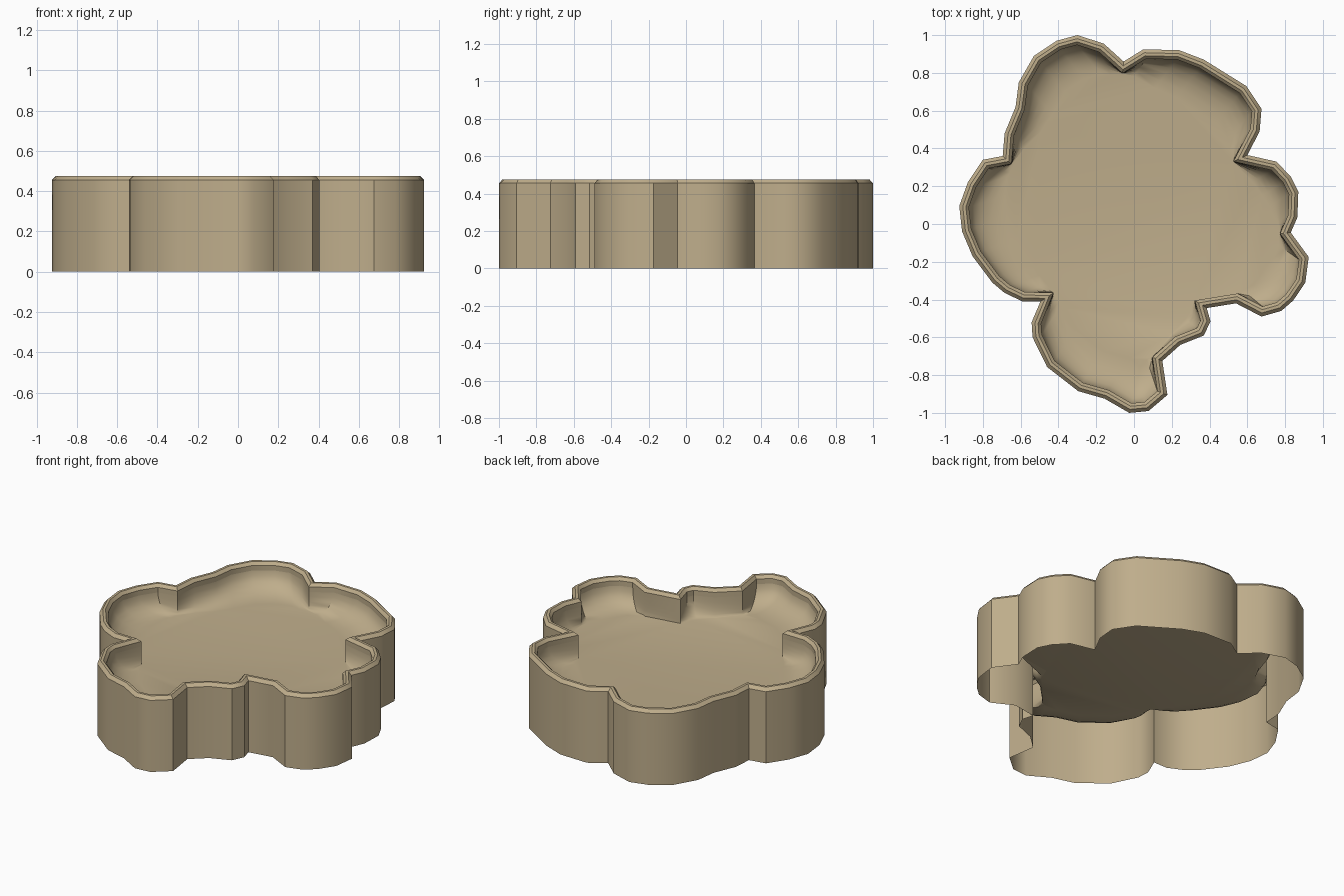
import bpy, bmesh, math
from mathutils import Vector

if "Cube" in bpy.data.objects:
    bpy.data.objects.remove(bpy.data.objects["Cube"])

# Lobed outline, clockwise from the back-left lobe
OUTLINE = [Vector(p) for p in (
    (-.30, 1.0), (-.16, .955), (-.055, .86), (.05, .925), (.24, .92), (.37, .87),
    (.595, .73), (.675, .61), (.665, .49), (.60, .365), (.755, .33), (.83, .25),
    (.87, .17), (.865, .035), (.83, -.045), (.925, -.175), (.907, -.31),
    (.843, -.405), (.78, -.46), (.675, -.49), (.54, -.42), (.385, -.445),
    (.405, -.515), (.37, -.59), (.245, -.64), (.15, -.725), (.177, -.905),
    (.077, -.99), (-.025, -1.0), (-.155, -.925), (-.295, -.885), (-.46, -.757),
    (-.537, -.60), (-.542, -.52), (-.495, -.41), (-.59, -.41), (-.685, -.365),
    (-.75, -.31), (-.855, -.17), (-.91, -.04), (-.925, .095), (-.88, .22),
    (-.80, .34), (-.695, .36), (-.685, .48), (-.627, .62), (-.61, .75),
    (-.53, .89), (-.41, .97))]
N = len(OUTLINE)
HEIGHT, FLOOR_Z, REACH = .475, .305, .2

tan = bpy.data.materials.new("warm_tan")
tan.diffuse_color = (.52, .42, .26, 1)
tan.use_nodes = True
tan.node_tree.nodes["Principled BSDF"].inputs["Base Color"].default_value = tan.diffuse_color


def edge_dirs(i):
    a, b, c = OUTLINE[i - 1], OUTLINE[i], OUTLINE[(i + 1) % N]
    return (b - a).normalized(), (c - b).normalized()


def inset(d):
    """Outline moved inwards by d with mitred corners."""
    out = []
    for i, p in enumerate(OUTLINE):
        e, f = edge_dirs(i)
        n1, n2 = Vector((e.y, -e.x)), Vector((f.y, -f.x))
        m = (n1 + n2).normalized()
        out.append(p + m * d / max(m.dot(n1), .6))
    return out


def is_notch(i):
    e, f = edge_dirs(i)
    return math.atan2(e.x * f.y - e.y * f.x, e.dot(f)) > .6


def floor_loop(rim):
    """Pull each lobe towards the chord between its two notches."""
    notches = [i for i in range(N) if is_notch(i)]
    loop = list(rim)
    for k, a in enumerate(notches):
        b = notches[(k + 1) % len(notches)]
        chord = rim[b] - rim[a]
        i = (a + 1) % N
        while i != b:
            t = (rim[i] - rim[a]).dot(chord) / chord.length_squared
            pull = rim[a] + chord * min(.92, max(.08, t)) - rim[i]
            loop[i] = rim[i] + pull * min(.8, REACH / max(pull.length, 1e-6))
            i = (i + 1) % N
    return loop


def build(name, rings, cap=False):
    """Skin a list of (loop, z) rings, optionally closing the last one."""
    bm = bmesh.new()
    vs = [[bm.verts.new((p.x, p.y, z)) for p in loop] for loop, z in rings]
    for a, b in zip(vs, vs[1:]):
        for i in range(N):
            j = (i + 1) % N
            bm.faces.new((a[i], b[i], b[j], a[j]))
    if cap:
        face = bm.faces.new(vs[-1][::-1])
        bmesh.ops.triangulate(bm, faces=[face])
    me = bpy.data.meshes.new(name)
    bm.to_mesh(me)
    bm.free()
    me.materials.append(tan)
    ob = bpy.data.objects.new(name, me)
    bpy.context.collection.objects.link(ob)
    bpy.ops.object.select_all(action='DESELECT')
    ob.select_set(True)
    bpy.context.view_layer.objects.active = ob
    bpy.ops.object.shade_smooth_by_angle(angle=math.radians(40))
    return ob


# Outer wall, open underneath, with a bevelled rim
inner = inset(.05)
build("outer_wall", [(OUTLINE, 0), (OUTLINE, HEIGHT - .02), (inset(.018), HEIGHT),
                     (inset(.034), HEIGHT), (inner, HEIGHT - .018), (inner, HEIGHT - .05)])

# Sunken floor that sweeps up to the rim inside each lobe
low = floor_loop(inner)
rings = []
for k in range(7):
    a = k / 6 * math.pi / 2
    t = 1 - math.cos(a)
    z = FLOOR_Z + (HEIGHT - .05 - FLOOR_Z) * (1 - math.sin(a))
    rings.append(([p.lerp(q, t) for p, q in zip(inner, low)], z))
build("sunken_floor", rings, cap=True)
